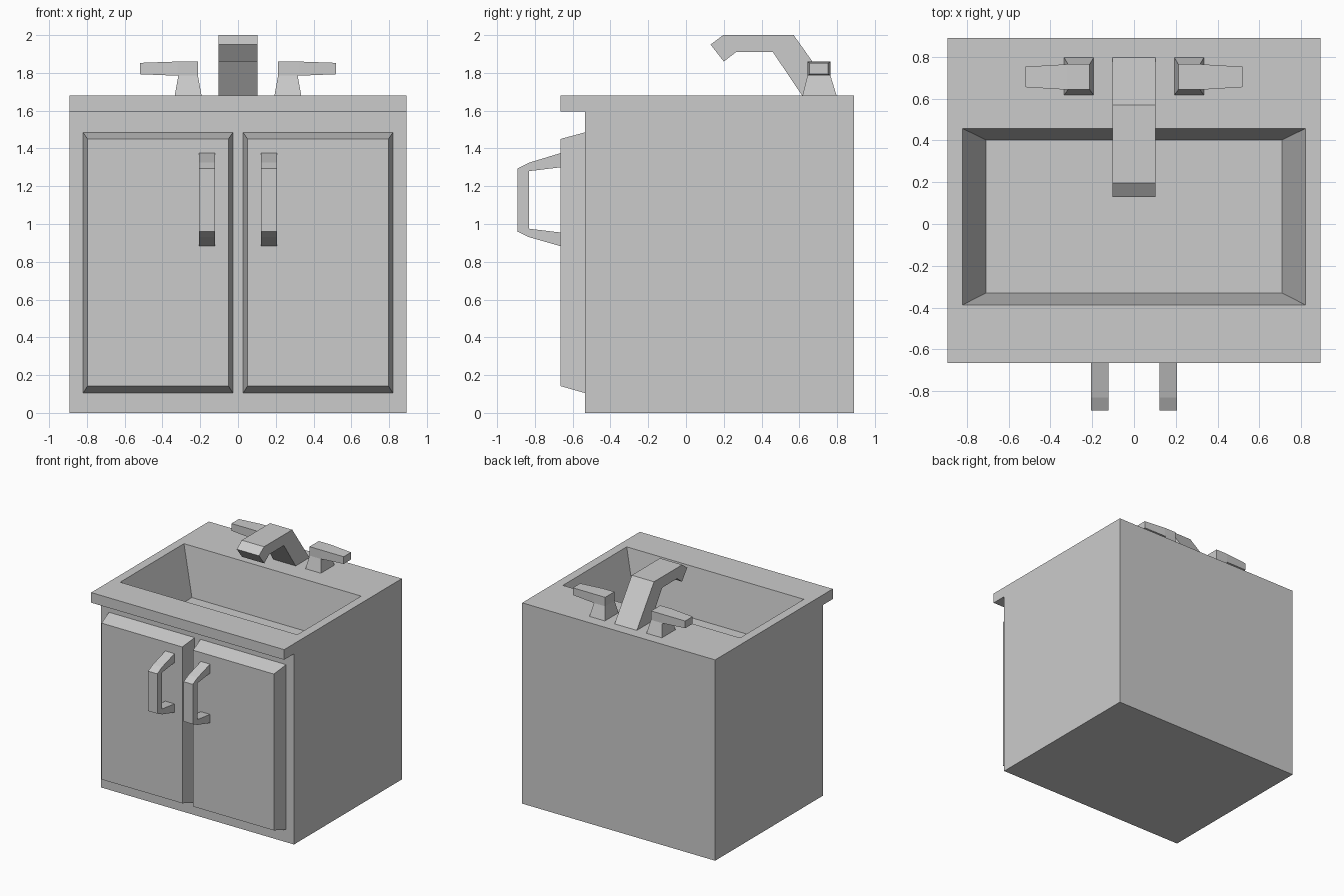
import bpy, bmesh

if "Cube" in bpy.data.objects:
    bpy.data.objects.remove(bpy.data.objects["Cube"])


def make_object(name, bm):
    bmesh.ops.recalc_face_normals(bm, faces=bm.faces)
    mesh = bpy.data.meshes.new(name)
    bm.to_mesh(mesh)
    bm.free()
    obj = bpy.data.objects.new(name, mesh)
    bpy.context.collection.objects.link(obj)
    return obj


def extrude_profile(name, yz, x0, x1):
    """Side outline (y, z) swept from x0 to x1."""
    bm = bmesh.new()
    face = bm.faces.new([bm.verts.new((x0, y, z)) for y, z in yz])
    result = bmesh.ops.extrude_face_region(bm, geom=[face])
    moved = [v for v in result["geom"] if isinstance(v, bmesh.types.BMVert)]
    bmesh.ops.translate(bm, verts=moved, vec=(x1 - x0, 0, 0))
    return make_object(name, bm)


def loft(name, axis, sections):
    """Rectangles (position, a0, a1, b0, b1) across an axis, joined into a solid."""
    bm = bmesh.new()
    rings = []
    for p, a0, a1, b0, b1 in sections:
        ring = []
        for co in ((a0, b0), (a1, b0), (a1, b1), (a0, b1)):
            co = list(co)
            co.insert(axis, p)
            ring.append(bm.verts.new(co))
        rings.append(ring)
    for r, s in zip(rings, rings[1:]):
        for i in range(4):
            j = (i + 1) % 4
            bm.faces.new((r[i], r[j], s[j], s[i]))
    bm.faces.new(rings[0])
    bm.faces.new(rings[-1])
    return make_object(name, bm)


def mirrored(obj):
    obj.modifiers.new("mirror", "MIRROR").use_mirror_merge = False


X, Y, Z = 0, 1, 2
TOP = 1.68

# Cabinet with overhanging counter
cabinet = extrude_profile("cabinet", [(-0.535, 0), (0.89, 0), (0.89, TOP), (-0.665, TOP),
                                      (-0.665, 1.595), (-0.535, 1.595)], -0.893, 0.893)

# Tapered basin cut into the counter (walls continue a little above the top)
depth, over = 0.40, 0.04
k = over / depth
cutter = loft("basin_cutter", Z, [
    (TOP - depth, -0.708, 0.708, -0.33, 0.402),
    (TOP + over, -0.82 - 0.112 * k, 0.82 + 0.112 * k, -0.387 - 0.057 * k, 0.457 + 0.055 * k)])
cutter.hide_render = True
cutter.hide_viewport = True
cut = cabinet.modifiers.new("basin", "BOOLEAN")
cut.object = cutter
cut.operation = "DIFFERENCE"
cut.solver = "EXACT"

# Bevelled door panels
mirrored(loft("doors", Y, [(-0.535, 0.027, 0.82, 0.105, 1.485),
                           (-0.665, 0.05, 0.797, 0.142, 1.45)]))

# Door handles
mirrored(extrude_profile("door_handles", [
    (-0.665, 1.375), (-0.83, 1.325), (-0.893, 1.293), (-0.893, 0.96), (-0.83, 0.93),
    (-0.665, 0.883), (-0.665, 0.955), (-0.83, 0.975), (-0.83, 1.28), (-0.665, 1.30)], 0.122, 0.207))

# Spout
extrude_profile("spout", [
    (0.797, TOP), (0.57, 2.0), (0.197, 2.0), (0.13, 1.95), (0.20, 1.86),
    (0.265, 1.91), (0.46, 1.91), (0.615, TOP)], -0.103, 0.103)

# Tap pedestals and levers
mirrored(loft("tap_pedestals", Z, [(TOP, 0.193, 0.335, 0.617, 0.797),
                                   (1.785, 0.212, 0.316, 0.643, 0.765)]))
mirrored(loft("tap_levers", X, [(0.212, 0.643, 0.765, 1.785, 1.86),
                                (0.32, 0.643, 0.765, 1.785, 1.86),
                                (0.52, 0.655, 0.753, 1.793, 1.853)]))
